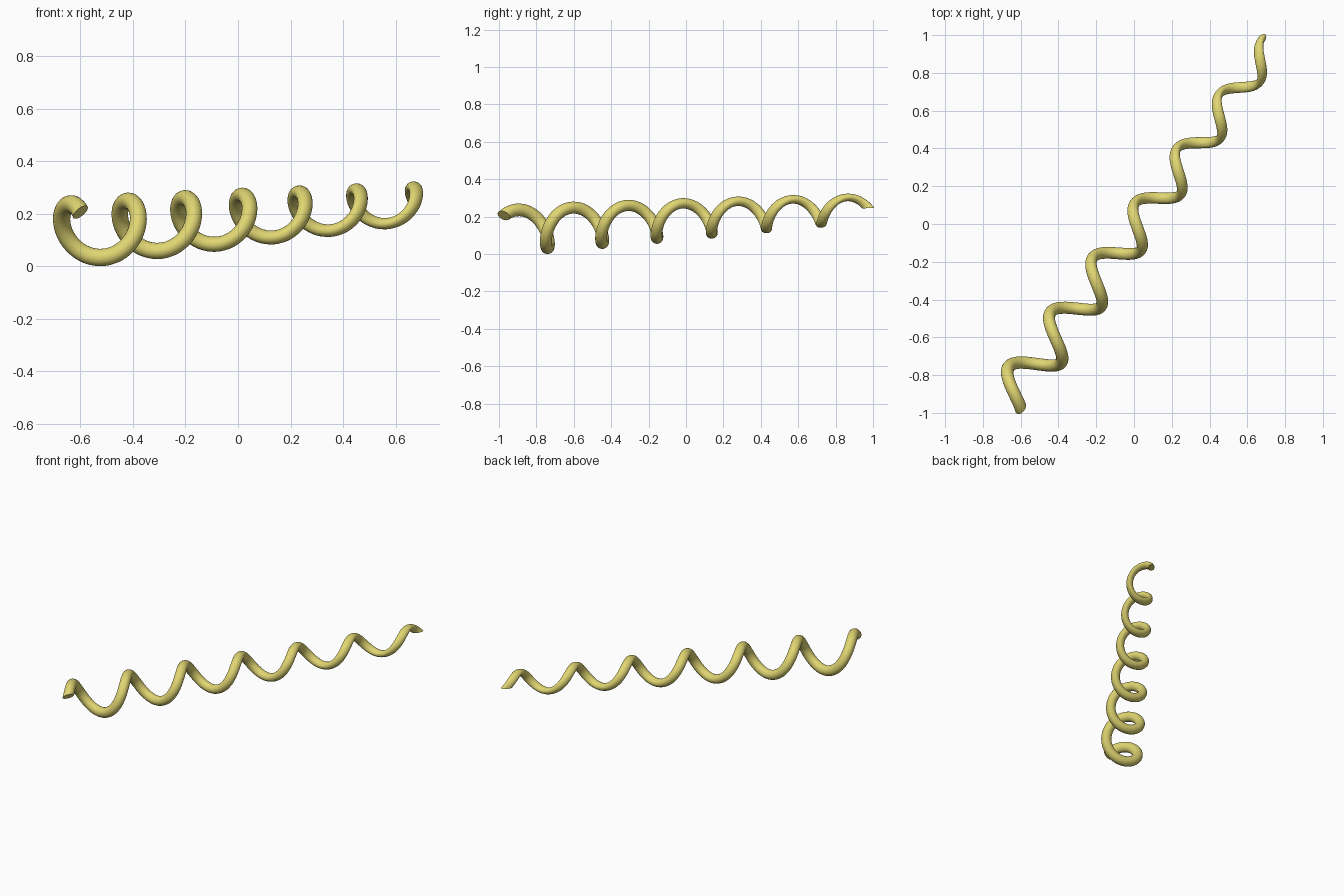
import bpy, bmesh, math
from mathutils import Vector

if "Cube" in bpy.data.objects:
    bpy.data.objects.remove(bpy.data.objects["Cube"])

# Coil layout: tapering helix around a slightly rising, diagonal axis
PITCH, TOP = 0.365, -1.104            # axial advance per turn, axial place of first crest
START, END = math.radians(-43), math.radians(6 * 360 + 88)
STEPS, SIDES = 300, 20
WIDTH = 0.037                         # half width of the tube along the axis

heading = math.radians(53.5)
along = Vector((math.cos(heading), math.sin(heading), 0.0505)).normalized()
side = Vector((math.sin(heading), -math.cos(heading), 0))
up = side.cross(along)
origin = Vector((0.015, -0.01, 0.187))


def coil_ring(bm, turn):
    """Round profile in the plane of the axis, squeezed radially by the taper."""
    s = TOP + PITCH * turn / math.tau
    outer = 0.115 - 0.0265 * s - 0.002 * s * s
    thick = 0.24 * outer
    radial = up * math.cos(turn) - side * math.sin(turn)
    ring = []
    for i in range(SIDES):
        a = math.tau * i / SIDES
        r = outer - thick + thick * math.cos(a)
        ring.append(bm.verts.new(origin + along * (s + WIDTH * math.sin(a)) + radial * r))
    return ring


# Coil tube
bm = bmesh.new()
rings = [coil_ring(bm, START + (END - START) * k / STEPS) for k in range(STEPS + 1)]
for a, b in zip(rings, rings[1:]):
    for i in range(SIDES):
        j = (i + 1) % SIDES
        bm.faces.new((a[i], a[j], b[j], b[i]))

# Flat end caps
bm.faces.new(rings[0])
bm.faces.new(rings[-1])
bmesh.ops.recalc_face_normals(bm, faces=bm.faces)

# Rest the coil on the ground, centred
for axis in range(3):
    vals = [v.co[axis] for v in bm.verts]
    shift = min(vals) if axis == 2 else (min(vals) + max(vals)) / 2
    for v in bm.verts:
        v.co[axis] -= shift

mesh = bpy.data.meshes.new("spiral_coil")
bm.to_mesh(mesh)
bm.free()
coil = bpy.data.objects.new("spiral_coil", mesh)
bpy.context.collection.objects.link(coil)

# Yellow pasta-like finish
mat = bpy.data.materials.new("yellow")
mat.diffuse_color = (0.75, 0.67, 0.17, 1)
mat.use_nodes = True
mat.node_tree.nodes["Principled BSDF"].inputs["Base Color"].default_value = mat.diffuse_color
mesh.materials.append(mat)

bpy.context.view_layer.objects.active = coil
coil.select_set(True)
bpy.ops.object.shade_smooth_by_angle(angle=math.radians(40))
